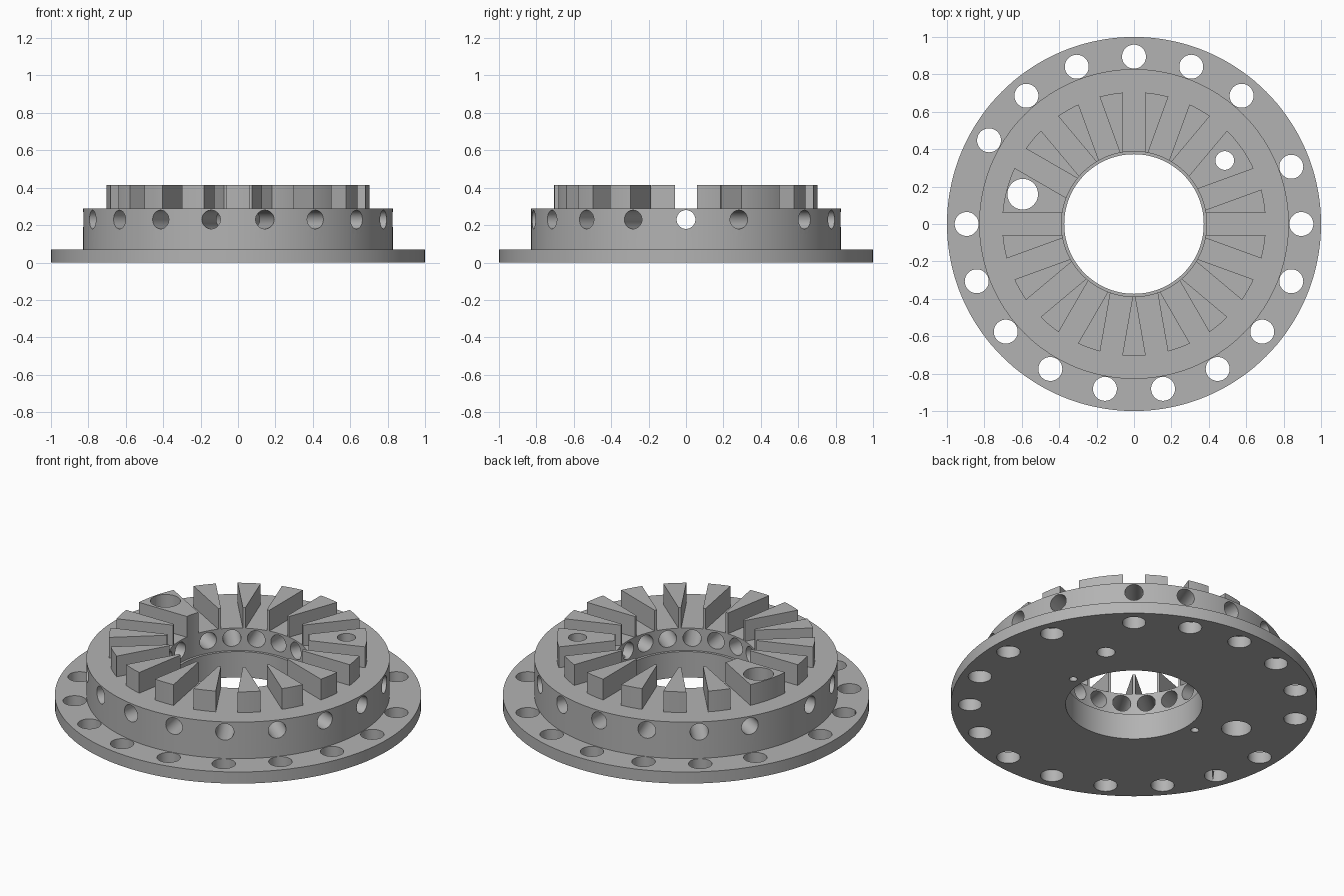
import bpy
import bmesh
from math import radians, pi, cos, sin
from mathutils import Matrix, Vector

cube = bpy.data.objects.get("Cube")
if cube:
    bpy.data.objects.remove(cube, do_unlink=True)

SEGMENTS = 144
# Stations shared by the flange holes, radial holes and slots
ANGLES = [radians(a) for a in (0, 20, *range(50, 151, 20), *range(180, 341, 20))]

metal = bpy.data.materials.new("grey metal")
metal.use_nodes = True
grey = (0.45, 0.45, 0.45, 1)
metal.diffuse_color = grey
metal.node_tree.nodes["Principled BSDF"].inputs["Base Color"].default_value = grey


def add_object(name, bm):
    bmesh.ops.recalc_face_normals(bm, faces=bm.faces[:])
    mesh = bpy.data.meshes.new(name)
    bm.to_mesh(mesh)
    bm.free()
    mesh.materials.append(metal)
    obj = bpy.data.objects.new(name, mesh)
    bpy.context.collection.objects.link(obj)
    return obj


def revolve(name, profile):
    """Turn a closed (radius, height) outline around the z axis."""
    bm = bmesh.new()
    verts = [bm.verts.new((r, 0, z)) for r, z in profile]
    edges = [bm.edges.new((v, verts[i - 1])) for i, v in enumerate(verts)]
    bmesh.ops.spin(bm, geom=verts + edges, cent=(0, 0, 0), axis=(0, 0, 1),
                   angle=2 * pi, steps=SEGMENTS, use_merge=True)
    bmesh.ops.remove_doubles(bm, verts=bm.verts[:], dist=0.0001)
    return add_object(name, bm)


def drill(bm, radius, start, end, segments=48):
    """Add a cylinder between two points."""
    start, end = Vector(start), Vector(end)
    axis = end - start
    turn = axis.to_track_quat('Z', 'Y').to_matrix().to_4x4()
    bmesh.ops.create_cone(bm, cap_ends=True, segments=segments,
                          radius1=radius, radius2=radius, depth=axis.length,
                          matrix=Matrix.Translation((start + end) / 2) @ turn)


def drill_up(bm, radius, distance, angle, top):
    x, y = distance * cos(angle), distance * sin(angle)
    drill(bm, radius, (x, y, -0.1), (x, y, top))


def cut(target, bm):
    """Subtract the cutter mesh and discard it."""
    cutter = add_object("cutter", bm)
    cutter.hide_render = True
    mod = target.modifiers.new("cut", 'BOOLEAN')
    mod.operation = 'DIFFERENCE'
    mod.solver = 'EXACT'
    mod.object = cutter
    bpy.context.view_layer.objects.active = target
    bpy.ops.object.modifier_apply(modifier=mod.name)
    bpy.data.objects.remove(cutter, do_unlink=True)


# Flanged hub with a stepped bore
hub = revolve("flanged_hub", [(0.373, 0), (1, 0), (1, 0.07), (0.828, 0.07),
                              (0.828, 0.29), (0.388, 0.29), (0.388, 0.155),
                              (0.373, 0.155)])
# Ring that becomes the crown of teeth
teeth = revolve("crown_teeth", [(0.388, 0.29), (0.705, 0.29),
                                (0.705, 0.415), (0.388, 0.415)])

# Flange bolt holes and radial holes
holes = bmesh.new()
for a in ANGLES:
    drill_up(holes, 0.064, 0.895, a, 0.14)
cut(hub, holes)
holes = bmesh.new()
for a in ANGLES:
    out = Vector((cos(a), sin(a), 0))
    lift = Vector((0, 0, 0.23))
    drill(holes, 0.05, out * 0.33 + lift, out * 0.95 + lift)
cut(hub, holes)

# Small pin holes that open into two radial holes
holes = bmesh.new()
for a in (0, pi):
    drill_up(holes, 0.022, 0.433, a, 0.23)
cut(hub, holes)

# Parallel slots that leave the wedge teeth
slots = bmesh.new()
for a in ANGLES:
    place = Matrix.Rotation(a, 4, 'Z') @ Matrix.Translation((0.6, 0, 0.35))
    bmesh.ops.create_cube(slots, size=1,
                          matrix=place @ Matrix.Diagonal((0.5, 0.12, 0.3, 1)))
# Slots are cut one at a time so overlapping inner ends stay clean
slot_mesh = bpy.data.meshes.new("slot_shapes")
cut(teeth, slots)
bpy.data.meshes.remove(slot_mesh)

# Two vertical holes through the wide teeth and the hub
for part in (hub, teeth):
    holes = bmesh.new()
    drill_up(holes, 0.05, 0.592, radians(35), 0.6)
    drill_up(holes, 0.082, 0.616, radians(165), 0.6)
    cut(part, holes)

# Smooth round walls with sharp edges
for part in (hub, teeth):
    bpy.ops.object.select_all(action='DESELECT')
    part.select_set(True)
    bpy.context.view_layer.objects.active = part
    bpy.ops.object.shade_smooth_by_angle(angle=radians(30))
